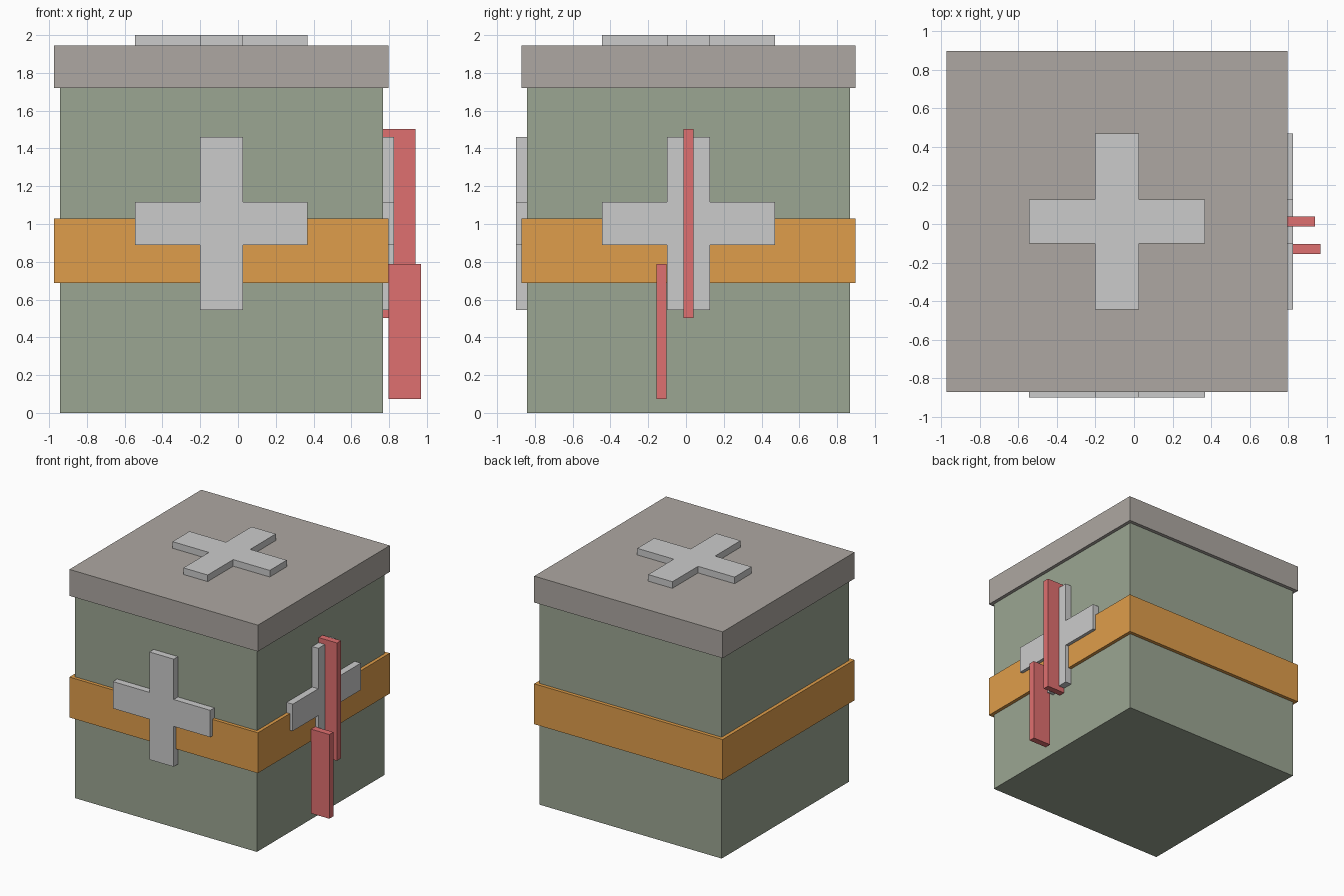
import bpy, bmesh
from mathutils import Matrix, Vector

if "Cube" in bpy.data.objects:
    bpy.data.objects.remove(bpy.data.objects["Cube"])


def material(name, rgb):
    m = bpy.data.materials.new(name)
    m.diffuse_color = (*rgb, 1)
    m.use_nodes = True
    m.node_tree.nodes["Principled BSDF"].inputs["Base Color"].default_value = m.diffuse_color
    return m


def finish(name, bm, mat):
    bmesh.ops.recalc_face_normals(bm, faces=bm.faces)
    me = bpy.data.meshes.new(name)
    bm.to_mesh(me)
    bm.free()
    if mat:
        me.materials.append(mat)
    ob = bpy.data.objects.new(name, me)
    bpy.context.collection.objects.link(ob)
    return ob


def box(name, lo, hi, mat=None):
    lo, hi = Vector(lo), Vector(hi)
    bm = bmesh.new()
    bmesh.ops.create_cube(bm, size=1, matrix=Matrix.Translation((lo + hi) / 2)
                          @ Matrix.Diagonal((*(hi - lo), 1)))
    return finish(name, bm, mat)


def cross(name, origin, u, v, normal, depth, mat):
    """Plus-shaped plate lying in the u/v plane, raised along the normal."""
    a, b = 0.114, 0.457  # half arm width, half span
    quarter = [(b, -a), (b, a), (a, a)]
    pts = []
    for _ in range(4):
        pts += quarter
        quarter = [(-y, x) for x, y in quarter]
    o, u, v, n = (Vector(p) for p in (origin, u, v, normal))
    bm = bmesh.new()
    face = bm.faces.new([bm.verts.new(o + u * x + v * y) for x, y in pts])
    ext = bmesh.ops.extrude_face_region(bm, geom=[face], use_keep_orig=True)
    bmesh.ops.translate(bm, vec=n * depth,
                        verts=[e for e in ext["geom"] if isinstance(e, bmesh.types.BMVert)])
    return finish(name, bm, mat)


green = material("sage", (0.33, 0.38, 0.29))
stone = material("warm_grey", (0.42, 0.39, 0.36))
orange = material("orange", (0.74, 0.34, 0.07))
white = material("off_white", (0.70, 0.70, 0.68))
red = material("red", (0.74, 0.16, 0.16))

# Crate body, lid and waist band
box("crate_body", (-0.943, -0.843, 0), (0.768, 0.868, 1.72), green)
box("lid", (-0.973, -0.872, 1.72), (0.797, 0.898, 1.944), stone)
box("band", (-0.973, -0.872, 0.687), (0.797, 0.898, 1.03), orange)

# Raised crosses on the front, right side and lid
cx, cy, cz = -0.088, 0.013, 1.003
cross("front_cross", (cx, -0.843, cz), (1, 0, 0), (0, 0, 1), (0, -1, 0), 0.057, white)
cross("side_cross", (0.768, cy, cz), (0, 1, 0), (0, 0, 1), (1, 0, 0), 0.057, white)
cross("lid_cross", (cx, cy, 1.944), (1, 0, 0), (0, 1, 0), (0, 0, 1), 0.056, white)

# Upper and lower latch bars on the right side
box("upper_latch", (0.768, -0.014, 0.503), (0.939, 0.04, 1.503), red)
box("lower_latch", (0.797, -0.157, 0.073), (0.968, -0.103, 0.788), red)
